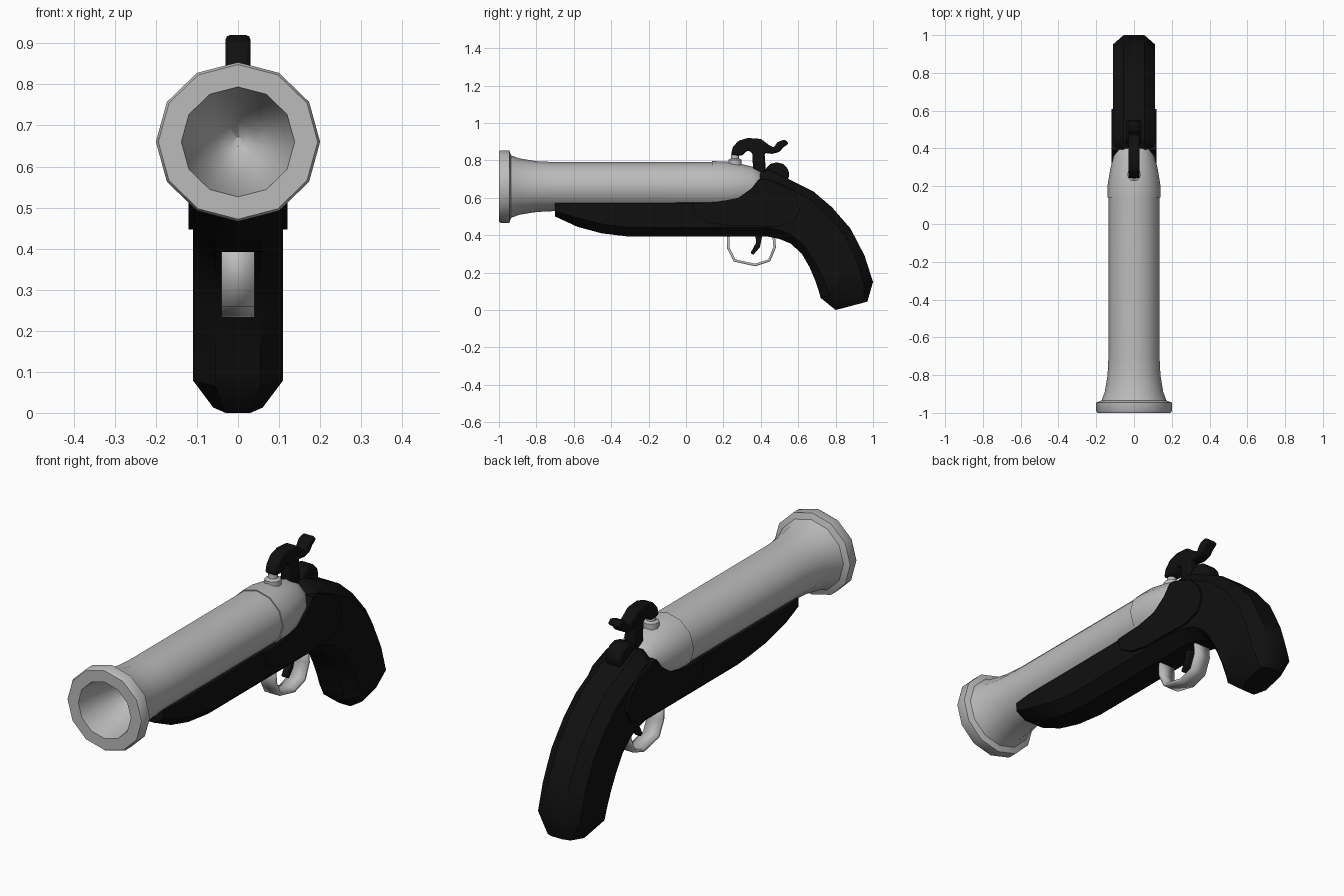
import bpy, bmesh, math
from mathutils import Vector

cube = bpy.data.objects.get("Cube")
if cube:
    bpy.data.objects.remove(cube, do_unlink=True)


def material(name, value):
    m = bpy.data.materials.new(name)
    m.use_nodes = True
    color = (value, value, value, 1)
    m.diffuse_color = color
    m.node_tree.nodes["Principled BSDF"].inputs["Base Color"].default_value = color
    return m


STEEL = material("light steel", 0.5)
BLACK = material("black", 0.005)
AXIS_Z = 0.66


def finish(name, bm, mat, angle=35):
    bmesh.ops.recalc_face_normals(bm, faces=bm.faces)
    mesh = bpy.data.meshes.new(name)
    bm.to_mesh(mesh)
    bm.free()
    ob = bpy.data.objects.new(name, mesh)
    bpy.context.collection.objects.link(ob)
    mesh.materials.append(mat)
    bpy.ops.object.select_all(action='DESELECT')
    ob.select_set(True)
    bpy.context.view_layer.objects.active = ob
    bpy.ops.object.shade_smooth_by_angle(angle=math.radians(angle))
    return ob


def loft(bm, rings):
    for a, b in zip(rings, rings[1:]):
        n = len(a)
        for i in range(n):
            j = (i + 1) % n
            bm.faces.new((a[i], a[j], b[j], b[i]))
    for ring in (rings[0], rings[-1]):
        bm.faces.new(ring)


def turned(name, profile, mat, sides=12):
    """Revolve (y, radius) pairs around the barrel axis."""
    bm = bmesh.new()
    rings = []
    for y, r in profile:
        angles = [math.tau * i / sides for i in range(sides)]
        rings.append([bm.verts.new((r * math.cos(a), y, AXIS_Z + 0.97 * r * math.sin(a)))
                      for a in angles])
    loft(bm, rings)
    return finish(name, bm, mat, 40)


def slab(name, outline, half, mat, bevel=0.0):
    """Extrude a (y, z) side outline to both sides of the centre plane."""
    bm = bmesh.new()
    loft(bm, [[bm.verts.new((x, y, z)) for y, z in outline] for x in (-half, half)])
    ob = finish(name, bm, mat)
    if bevel:
        mod = ob.modifiers.new("rounded edges", 'BEVEL')
        mod.width = bevel
        mod.segments = 2
    return ob


# Barrel: closed bore, flared muzzle ring and tube
turned("barrel", [(-0.72, 0.012), (-0.75, 0.05), (-0.82, 0.09), (-0.91, 0.12), (-1, 0.138),
                  (-1, 0.194), (-0.99, 0.2), (-0.945, 0.2), (-0.935, 0.172),
                  (-0.89, 0.155), (-0.8, 0.14), (-0.7, 0.135), (0.16, 0.135)], STEEL)

# Breech: slightly wider collar that tapers into the stock
turned("breech", [(0.14, 0.125), (0.14, 0.14), (0.21, 0.139), (0.29, 0.126),
                  (0.36, 0.108), (0.4, 0.088), (0.42, 0.05)], STEEL)

# Stock and grip: chamfered sections given as top point, bottom point, half width, top chamfer
FLAT, CUT = 0.004, 0.05
stations = [
    (-0.7, 0.575, -0.7, 0.5, 0.1, FLAT), (-0.6, 0.575, -0.58, 0.445, 0.11, FLAT),
    (-0.45, 0.575, -0.45, 0.41, 0.11, FLAT), (-0.3, 0.575, -0.3, 0.392, 0.11, FLAT),
    (0.17, 0.578, 0.17, 0.392, 0.11, FLAT), (0.28, 0.6, 0.28, 0.392, 0.11, FLAT),
    (0.35, 0.65, 0.36, 0.392, 0.11, 0.02), (0.4, 0.735, 0.44, 0.392, 0.11, CUT),
    (0.44, 0.75, 0.5, 0.38, 0.11, CUT), (0.56, 0.695, 0.56, 0.355, 0.11, CUT),
    (0.68, 0.635, 0.62, 0.3, 0.11, CUT), (0.78, 0.55, 0.66, 0.23, 0.11, CUT),
    (0.88, 0.435, 0.69, 0.16, 0.11, CUT), (0.955, 0.29, 0.71, 0.1, 0.11, CUT),
    (1, 0.15, 0.72, 0.065, 0.11, CUT), (0.97, 0.045, 0.8, 0, 0.06, 0.02)]
bm = bmesh.new()
rings = []
for ty, tz, by, bz, half, chamfer in stations:
    top, bottom = Vector((0, ty, tz)), Vector((0, by, bz))
    down = (bottom - top).normalized()
    low = min(CUT, (bottom - top).length * 0.4)
    side = [(top, 0.5), (top + down * chamfer, 1), (bottom - down * low, 1), (bottom, 0.5)]
    right = [p + Vector((half * k, 0, 0)) for p, k in side]
    left = [p - Vector((half * k, 0, 0)) for p, k in reversed(side)]
    rings.append([bm.verts.new(p) for p in right + left])
loft(bm, rings)
finish("stock", bm, BLACK)

# Lock plates: raised cheeks on both sides of the stock
slab("lock_plates", [(0.03, 0.57), (0.05, 0.51), (0.12, 0.47), (0.22, 0.45), (0.5, 0.447),
                     (0.58, 0.475), (0.61, 0.53), (0.59, 0.6), (0.53, 0.66), (0.42, 0.7),
                     (0.39, 0.7), (0.35, 0.65), (0.28, 0.6), (0.17, 0.578)], 0.12, BLACK)

# Hammer: curved head, thumb spur and neck
slab("hammer", [(0.24, 0.83), (0.25, 0.87), (0.28, 0.905), (0.33, 0.92), (0.4, 0.915),
                (0.44, 0.885), (0.47, 0.868), (0.49, 0.9), (0.53, 0.912), (0.55, 0.89),
                (0.52, 0.87), (0.5, 0.845), (0.46, 0.835), (0.42, 0.84), (0.43, 0.7),
                (0.36, 0.7), (0.355, 0.84), (0.33, 0.855), (0.3, 0.825)], 0.03, BLACK, 0.01)

# Hammer pivot: rounded lump behind the neck
pivot = [(0.485 + 0.068 * math.cos(a), 0.725 + 0.065 * math.sin(a))
         for a in [math.tau * i / 12 for i in range(12)]]
slab("hammer_pivot", pivot, 0.04, BLACK, 0.012)

# Nipple: small stepped cap under the hammer nose
bm = bmesh.new()
loft(bm, [[bm.verts.new((r * math.cos(math.tau * i / 12), 0.262 + r * math.sin(math.tau * i / 12), z))
           for i in range(12)]
          for z, r in ((0.77, 0.036), (0.803, 0.036), (0.81, 0.022), (0.832, 0.02))])
finish("nipple", bm, STEEL)

# Trigger guard: bent strip with thickness
path = [(0.225, 0.41), (0.227, 0.33), (0.26, 0.265), (0.37, 0.241),
        (0.445, 0.265), (0.474, 0.335), (0.468, 0.41)]
bm = bmesh.new()
strip = [[bm.verts.new((x, y, z)) for x in (-0.04, 0.04)] for y, z in path]
for a, b in zip(strip, strip[1:]):
    bm.faces.new((a[0], a[1], b[1], b[0]))
guard = finish("trigger_guard", bm, STEEL, 50)
solid = guard.modifiers.new("thickness", 'SOLIDIFY')
solid.thickness = 0.014
solid.offset = 0

# Trigger: curved finger lever
slab("trigger", [(0.37, 0.41), (0.375, 0.36), (0.345, 0.305), (0.36, 0.295),
                 (0.395, 0.335), (0.41, 0.41)], 0.016, BLACK, 0.004)
